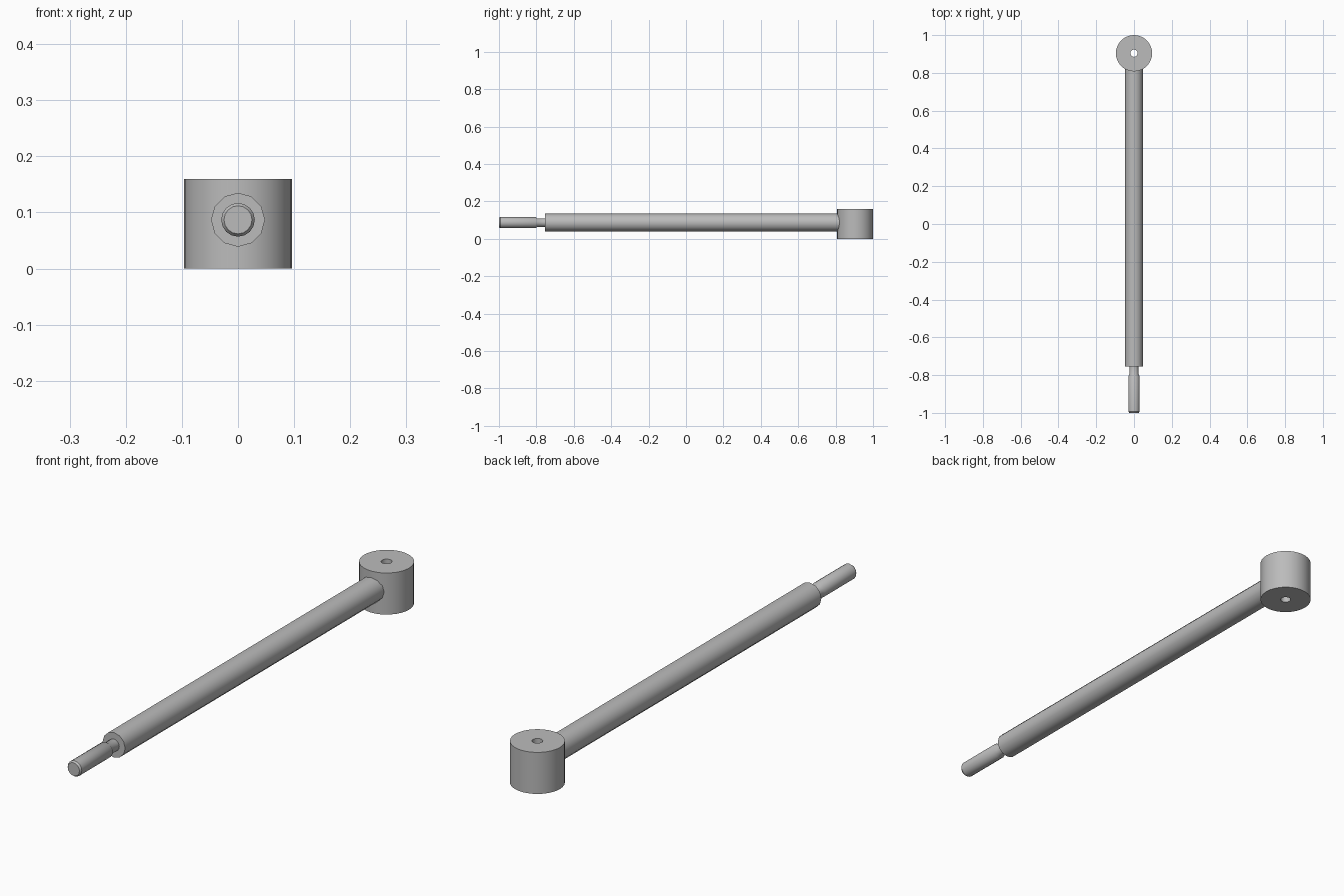
import bpy, bmesh, math
from mathutils import Matrix

cube = bpy.data.objects.get("Cube")
if cube:
    bpy.data.objects.remove(cube, do_unlink=True)

# Single grey metal
metal = bpy.data.materials.new("grey metal")
metal.use_nodes = True
grey = (0.5, 0.5, 0.5, 1)
metal.diffuse_color = grey
metal.node_tree.nodes["Principled BSDF"].inputs["Base Color"].default_value = grey

ROD_Z = 0.087
HEAD_Y = 0.904


def lathe(name, profile, sides, matrix, ring=False):
    """Spin (radius, height) points about z; ring joins last to first, otherwise ends are capped."""
    bm = bmesh.new()
    loops = []
    for r, h in profile:
        loops.append([bm.verts.new((r * math.cos(math.tau * i / sides),
                                    r * math.sin(math.tau * i / sides), h))
                      for i in range(sides)])
    pairs = list(zip(loops, loops[1:]))
    if ring:
        pairs.append((loops[-1], loops[0]))
    else:
        bm.faces.new(loops[0])
        bm.faces.new(loops[-1])
    for a, b in pairs:
        for i in range(sides):
            j = (i + 1) % sides
            bm.faces.new((a[i], a[j], b[j], b[i]))
    bm.transform(matrix)
    bmesh.ops.recalc_face_normals(bm, faces=bm.faces)
    mesh = bpy.data.meshes.new(name)
    bm.to_mesh(mesh)
    bm.free()
    mesh.materials.append(metal)
    obj = bpy.data.objects.new(name, mesh)
    bpy.context.collection.objects.link(obj)
    bpy.ops.object.select_all(action="DESELECT")
    obj.select_set(True)
    bpy.context.view_layer.objects.active = obj
    bpy.ops.object.shade_smooth_by_angle(angle=math.radians(35))
    return obj


# Lathe height becomes y for the parts along the rod
along_rod = Matrix.Translation((0, 0, ROD_Z)) @ Matrix.Rotation(-math.pi / 2, 4, "X")

# Long rod, its far end buried in the head
lathe("rod", [(0.048, -0.755), (0.048, 0.85)], 12, along_rod)

# Narrow neck and chamfered end stud
lathe("end_stud", [(0.025, -1.0), (0.030, -0.993), (0.030, -0.805),
                   (0.023, -0.795), (0.023, -0.74)], 16, along_rod)

# Upright cylindrical head with a through hole
lathe("head", [(0.096, 0), (0.096, 0.16), (0.019, 0.16), (0.019, 0)], 32,
      Matrix.Translation((0, HEAD_Y, 0)), ring=True)
